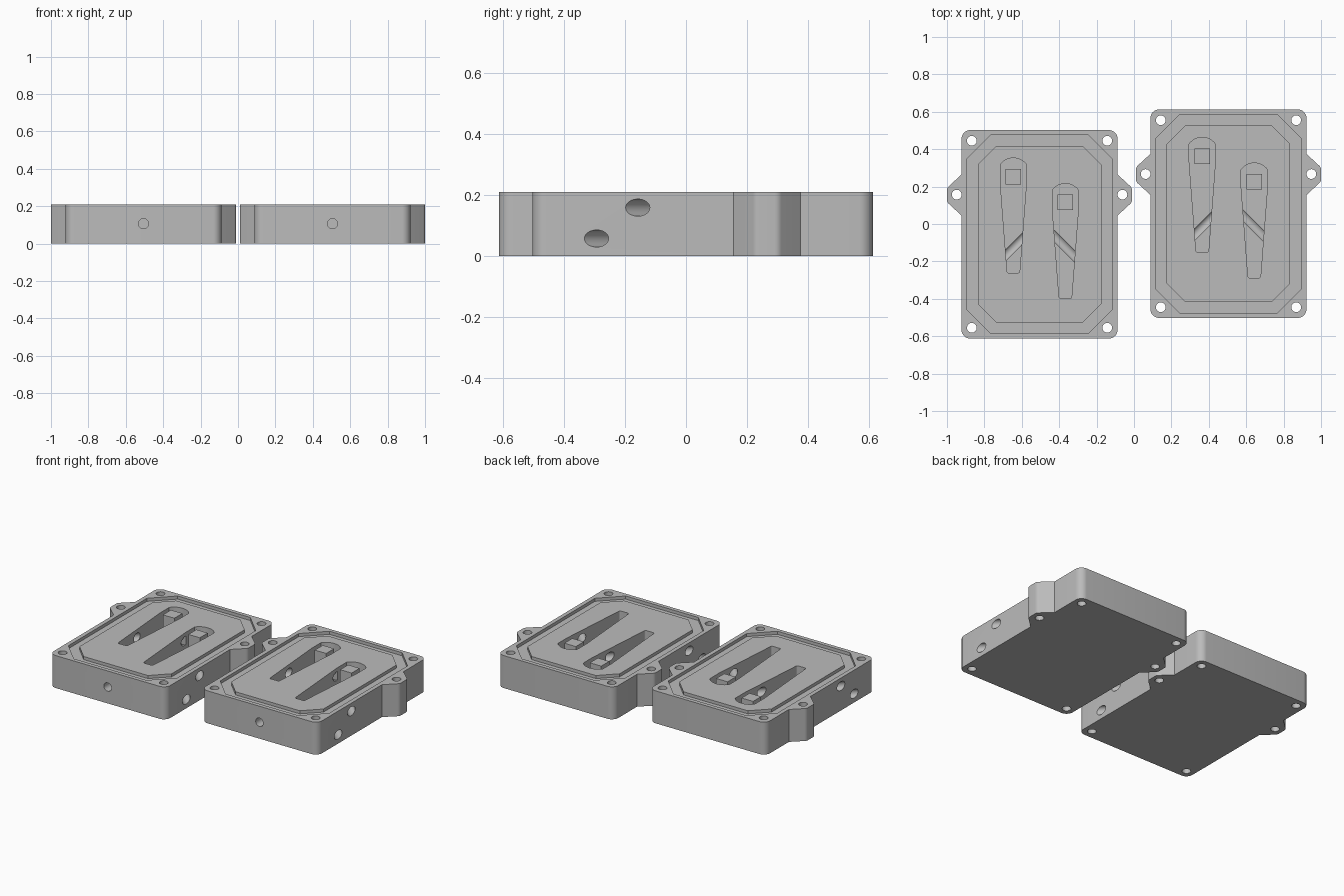
import bpy, bmesh, math
from mathutils import Vector, Matrix

if "Cube" in bpy.data.objects:
    bpy.data.objects.remove(bpy.data.objects["Cube"])

H = 0.21                      # block height
grey = bpy.data.materials.new("machined grey")
grey.diffuse_color = (0.5, 0.5, 0.5, 1)
grey.use_nodes = True
grey.node_tree.nodes["Principled BSDF"].inputs["Base Color"].default_value = grey.diffuse_color


def add_object(name, bm):
    bmesh.ops.recalc_face_normals(bm, faces=bm.faces)
    me = bpy.data.meshes.new(name)
    bm.to_mesh(me)
    bm.free()
    me.materials.append(grey)
    ob = bpy.data.objects.new(name, me)
    bpy.context.collection.objects.link(ob)
    return ob


def prism(name, pts, z0, z1):
    bm = bmesh.new()
    face = bm.faces.new([bm.verts.new((x, y, z0)) for x, y in pts])
    ext = bmesh.ops.extrude_face_region(bm, geom=[face])["geom"]
    verts = [v for v in ext if isinstance(v, bmesh.types.BMVert)]
    bmesh.ops.translate(bm, vec=(0, 0, z1 - z0), verts=verts)
    return add_object(name, bm)


def rod(name, start, direction, length, r):
    d = Vector(direction).normalized()
    centre = Vector(start) + d * length / 2
    mat = Matrix.Translation(centre) @ d.to_track_quat('Z', 'Y').to_matrix().to_4x4()
    bm = bmesh.new()
    bmesh.ops.create_cone(bm, cap_ends=True, segments=32, radius1=r, radius2=r,
                          depth=length, matrix=mat)
    return add_object(name, bm)


def fillet(corners, n=6):
    """Round each (x, y, radius) corner with a circular arc."""
    out = []
    for i, (x, y, r) in enumerate(corners):
        p = Vector((x, y))
        if r == 0:
            out.append(p)
            continue
        a = (Vector(corners[i - 1][:2]) - p).normalized()
        b = (Vector(corners[(i + 1) % len(corners)][:2]) - p).normalized()
        half = a.angle(b) / 2
        c = p + (a + b).normalized() * r / math.sin(half)
        va = p + a * r / math.tan(half) - c
        vb = p + b * r / math.tan(half) - c
        for k in range(n + 1):
            out.append(c + va.lerp(vb, k / n).normalized() * r)
    return out


def octagon(w, h, c):
    return [(w, c - h), (w, h - c), (w - c, h), (c - w, h),
            (-w, h - c), (-w, c - h), (c - w, -h), (w - c, -h)]


def cut(target, cutter):
    mod = target.modifiers.new("cut", 'BOOLEAN')
    mod.operation, mod.solver, mod.object = 'DIFFERENCE', 'EXACT', cutter
    bpy.context.view_layer.objects.active = target
    bpy.ops.object.modifier_apply(modifier=mod.name)
    bpy.data.objects.remove(cutter)


# Block outline: rounded rectangle with a bolt ear on each side
W, D, E = 0.417, 0.557, 0.495
right = [(W, -D, 0.045), (W, 0.10, 0), (E, 0.172, 0.03),
         (E, 0.248, 0.03), (W, 0.32, 0), (W, D, 0.045)]
outline = right + [(-x, y, r) for x, y, r in reversed(right)]
block = prism("left_block", fillet(outline), 0, H)

# Seal groove
ring = prism("groove_cutter", octagon(0.39, 0.531, 0.13), H - 0.02, H + 0.05)
cut(ring, prism("groove_core", octagon(0.33, 0.473, 0.10), H - 0.1, H + 0.1))
cut(block, ring)

# Tapered pockets with an arched head
POCKETS = [(-0.14, 0.308), (0.138, 0.171)]
arch = [(0.0875 * math.sin(t), 0.0125 + 0.0875 * math.cos(t))
        for t in (math.radians(53.1) * (1 - k / 6) for k in range(13))]
tail = fillet([(-0.07, -0.03, 0), (-0.033, -0.515, 0.01),
               (0.033, -0.515, 0.01), (0.07, -0.03, 0)])
for px, py in POCKETS:
    pts = [(x + px, y + py) for x, y in arch + [tuple(p) for p in tail]]
    cut(block, prism("pocket_cutter", pts, 0.04, H + 0.05))

# Vertical bolt holes in corners and ears
for s in (-1, 1):
    for x, y in ((0.362, 0.5), (0.362, -0.5), (0.443, 0.212)):
        cut(block, rod("bolt_cutter", (s * x, y, -0.05), (0, 0, 1), H + 0.1, 0.026))

# Slanted side ports
for s in (-1, 1):
    for y, z in ((-0.213, 0.158), (-0.348, 0.057)):
        d = Vector((-s, 1, 0)).normalized()
        start = Vector((s * W, y, z)) - d * 0.1
        cut(block, rod("port_cutter", start, d, 0.6, 0.028))

# Front port
cut(block, rod("front_port_cutter", (0, -D - 0.05, 0.106), (0, 1, 0), 0.4, 0.027))

# Smooth the rounded walls, then place the pair with posts in the pockets
bpy.ops.object.select_all(action='DESELECT')
block.select_set(True)
bpy.context.view_layer.objects.active = block
bpy.ops.object.shade_smooth_by_angle(angle=math.radians(30))
twin = block.copy()
twin.data = block.data.copy()
twin.name = "right_block"
bpy.context.collection.objects.link(twin)

for ob, s, side in ((block, -1, "left"), (twin, 1, "right")):
    ob.location = (s * 0.505, s * 0.055, 0)
    for i, (px, py) in enumerate(POCKETS):
        q = 0.041
        square = [(px - q, py - q), (px + q, py - q), (px + q, py + q), (px - q, py + q)]
        post = prism(f"{side}_post_{i + 1}", square, 0.03, H)
        post.location = ob.location
